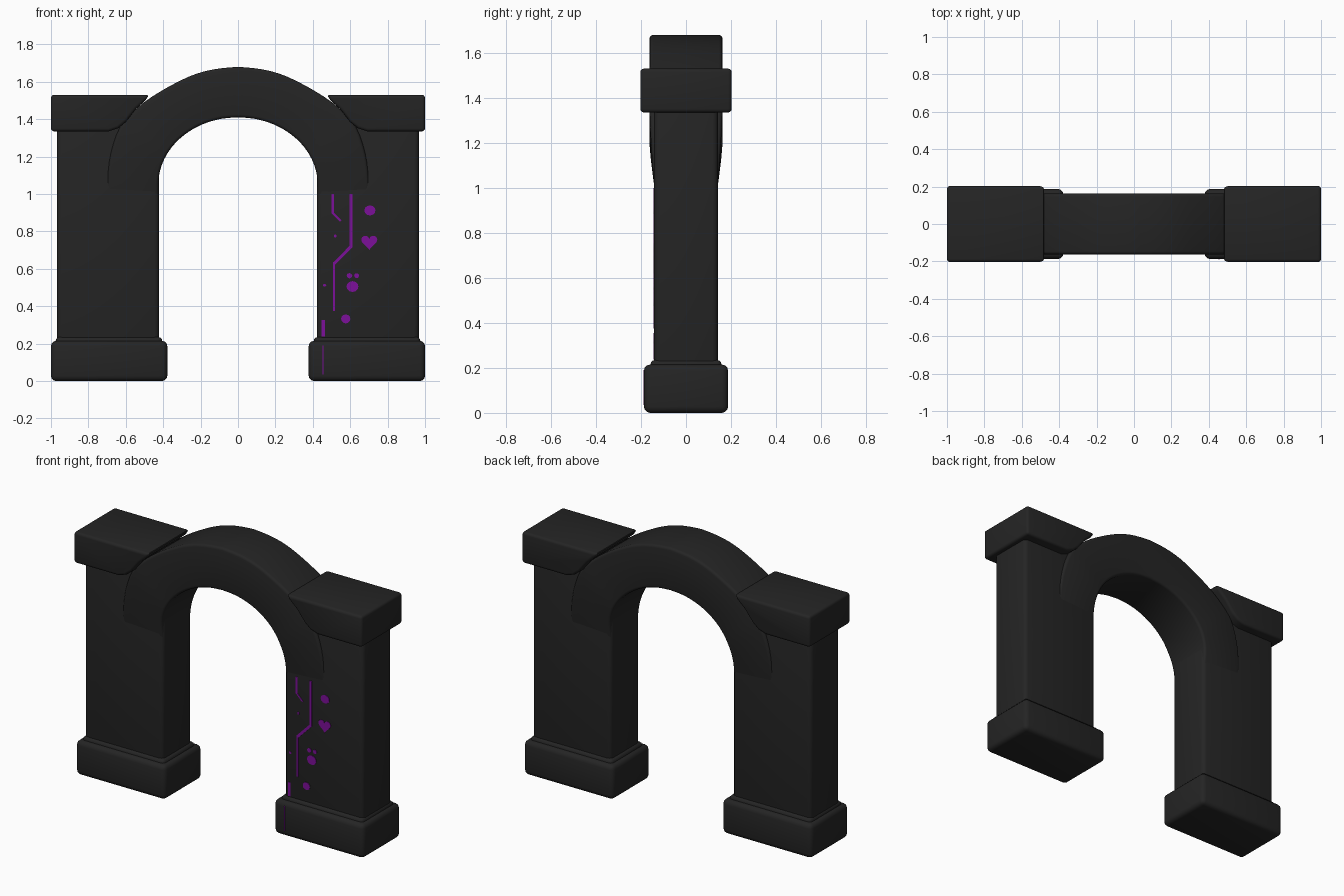
import bpy, bmesh, math
from mathutils import Vector

cube = bpy.data.objects.get("Cube")
if cube:
    bpy.data.objects.remove(cube, do_unlink=True)


def material(name, rgb):
    m = bpy.data.materials.new(name)
    m.use_nodes = True
    m.diffuse_color = (*rgb, 1)
    m.node_tree.nodes["Principled BSDF"].inputs["Base Color"].default_value = (*rgb, 1)
    return m


STONE = material("charcoal stone", (0.018, 0.018, 0.018))
PURPLE = material("purple paint", (0.2, 0.005, 0.32))


def finish(name, bm, mat, bevel=0.0, segments=3):
    """Round the hard edges and turn the bmesh into an object."""
    bmesh.ops.recalc_face_normals(bm, faces=bm.faces)
    if bevel:
        hard = [e for e in bm.edges if e.calc_face_angle(0) > math.radians(38)]
        bmesh.ops.bevel(bm, geom=hard, offset=bevel, segments=segments,
                        profile=0.5, affect='EDGES', clamp_overlap=True)
    mesh = bpy.data.meshes.new(name)
    bm.to_mesh(mesh)
    bm.free()
    mesh.materials.append(mat)
    ob = bpy.data.objects.new(name, mesh)
    bpy.context.collection.objects.link(ob)
    bpy.ops.object.select_all(action='DESELECT')
    ob.select_set(True)
    bpy.context.view_layer.objects.active = ob
    bpy.ops.object.shade_smooth_by_angle(angle=math.radians(35))
    return ob


def slab(name, outline, y0, y1, mat, bevel=0.0):
    """Extrude an x/z outline from y0 to y1."""
    bm = bmesh.new()
    front = [bm.verts.new((x, y0, z)) for x, z in outline]
    back = [bm.verts.new((x, y1, z)) for x, z in outline]
    bm.faces.new(front)
    bm.faces.new(back[::-1])
    n = len(outline)
    for i in range(n):
        j = (i + 1) % n
        bm.faces.new((front[i], back[i], back[j], front[j]))
    return finish(name, bm, mat, bevel)


def box(x0, x1, z0, z1):
    return [(x0, z0), (x1, z0), (x1, z1), (x0, z1)]


def smooth_path(pts, steps=3):
    """Catmull-Rom resampling of a list of points."""
    pts = [Vector(p) for p in pts]
    out = []
    for i in range(len(pts) - 1):
        a, b, c = pts[max(i - 1, 0)], pts[i], pts[i + 1]
        d = pts[min(i + 2, len(pts) - 1)]
        for k in range(steps):
            t = k / steps
            out.append(0.5 * (2 * b + (c - a) * t + (2 * a - 5 * b + 4 * c - d) * t * t
                              + (3 * b - a - 3 * c + d) * t ** 3))
    return out + [pts[-1]]


# Bases, pillars and cap stones on both sides
cap = [(0.475, 1.53), (0.495, 1.5), (0.545, 1.455), (0.6, 1.385),
       (0.64, 1.352), (0.69, 1.335), (1.0, 1.335), (1.0, 1.53)]
for side, s in (("left", 1), ("right", -1)):
    def mirrored(outline):
        return [(s * x, z) for x, z in outline]
    slab(side + "_base", mirrored(box(0.378, 1.0, 0, 0.215)), -0.187, 0.187, STONE, 0.028)
    slab(side + "_base_collar", mirrored(box(0.405, 0.975, 0.1, 0.235)), -0.158, 0.158, STONE, 0.02)
    slab(side + "_pillar", mirrored(box(0.422, 0.967, 0.15, 1.45)), -0.142, 0.142, STONE, 0.025)
    slab(side + "_cap_stone", mirrored(cap), -0.203, 0.203, STONE, 0.016)

# Arch band: matched inner and outer curves, thinning in depth down the legs
outer = [(0, 1.68), (0.12, 1.668), (0.23, 1.64), (0.34, 1.59), (0.46, 1.52),
         (0.55, 1.45), (0.63, 1.36), (0.68, 1.22), (0.7, 1.08), (0.7, 0.96)]
inner = [(0.426 * math.sin(i * math.pi / 16), 1.05 + 0.36 * math.cos(i * math.pi / 16))
         for i in range(9)] + [(0.424, 0.96)]
depth = [0.162] * 7 + [0.156, 0.147, 0.135]
half = smooth_path([(*a, *b, d) for a, b, d in zip(inner, outer, depth)])
rows = [(-r[0], r[1], -r[2], r[3], r[4]) for r in half[:0:-1]] + [tuple(r) for r in half]
bm = bmesh.new()
rings = []
for xi, zi, xo, zo, d in rows:
    rings.append([bm.verts.new(p) for p in
                  ((xi, -d, zi), (xo, -d, zo), (xo, d, zo), (xi, d, zi))])
for a, b in zip(rings, rings[1:]):
    for i in range(4):
        j = (i + 1) % 4
        bm.faces.new((a[i], a[j], b[j], b[i]))
bm.faces.new(rings[0])
bm.faces.new(rings[-1][::-1])
finish("arch", bm, STONE, 0.016)

# Painted marks on the front of the left pillar
FRONT = -0.145


def mark(name, outline, y=FRONT):
    slab(name, outline, y, y + 0.006, PURPLE)


def disc(name, x, z, rx, rz, sides=12):
    mark(name, [(x + rx * math.cos(2 * math.pi * i / sides),
                 z + rz * math.sin(2 * math.pi * i / sides)) for i in range(sides)])


def stripe(name, a, b, width, y=FRONT):
    a, b = Vector(a), Vector(b)
    d = (b - a).normalized() * width / 2
    n = Vector((-d.y, d.x))
    mark(name, [tuple(p) for p in (a - n, b - n, b + n, a + n)], y)


lines = [((0.605, 1.0), (0.605, 0.715), 0.016), ((0.607, 0.722), (0.512, 0.625), 0.016),
         ((0.513, 0.635), (0.513, 0.375), 0.011), ((0.507, 1.0), (0.507, 0.895), 0.014),
         ((0.505, 0.9), (0.55, 0.855), 0.01), ((0.456, 0.325), (0.456, 0.238), 0.018)]
for i, (a, b, w) in enumerate(lines):
    stripe(f"painted_line_{i + 1}", a, b, w)
stripe("painted_base_line", (0.454, 0.19), (0.454, 0.035), 0.004, -0.189)

dots = [(0.705, 0.912, 0.03, 0.027), (0.576, 0.332, 0.025, 0.024),
        (0.52, 0.775, 0.007, 0.009), (0.463, 0.512, 0.009, 0.007),
        (0.612, 0.505, 0.032, 0.029), (0.596, 0.563, 0.015, 0.014), (0.634, 0.563, 0.013, 0.013)]
for i, d in enumerate(dots):
    disc(f"painted_dot_{i + 1}", *d)

# Painted heart
heart = []
for i in range(24):
    t = 2 * math.pi * i / 24
    heart.append((0.702 + 0.0027 * 16 * math.sin(t) ** 3,
                  0.745 + 0.0027 * (13 * math.cos(t) - 5 * math.cos(2 * t)
                                    - 2 * math.cos(3 * t) - math.cos(4 * t))))
mark("painted_heart", heart)
